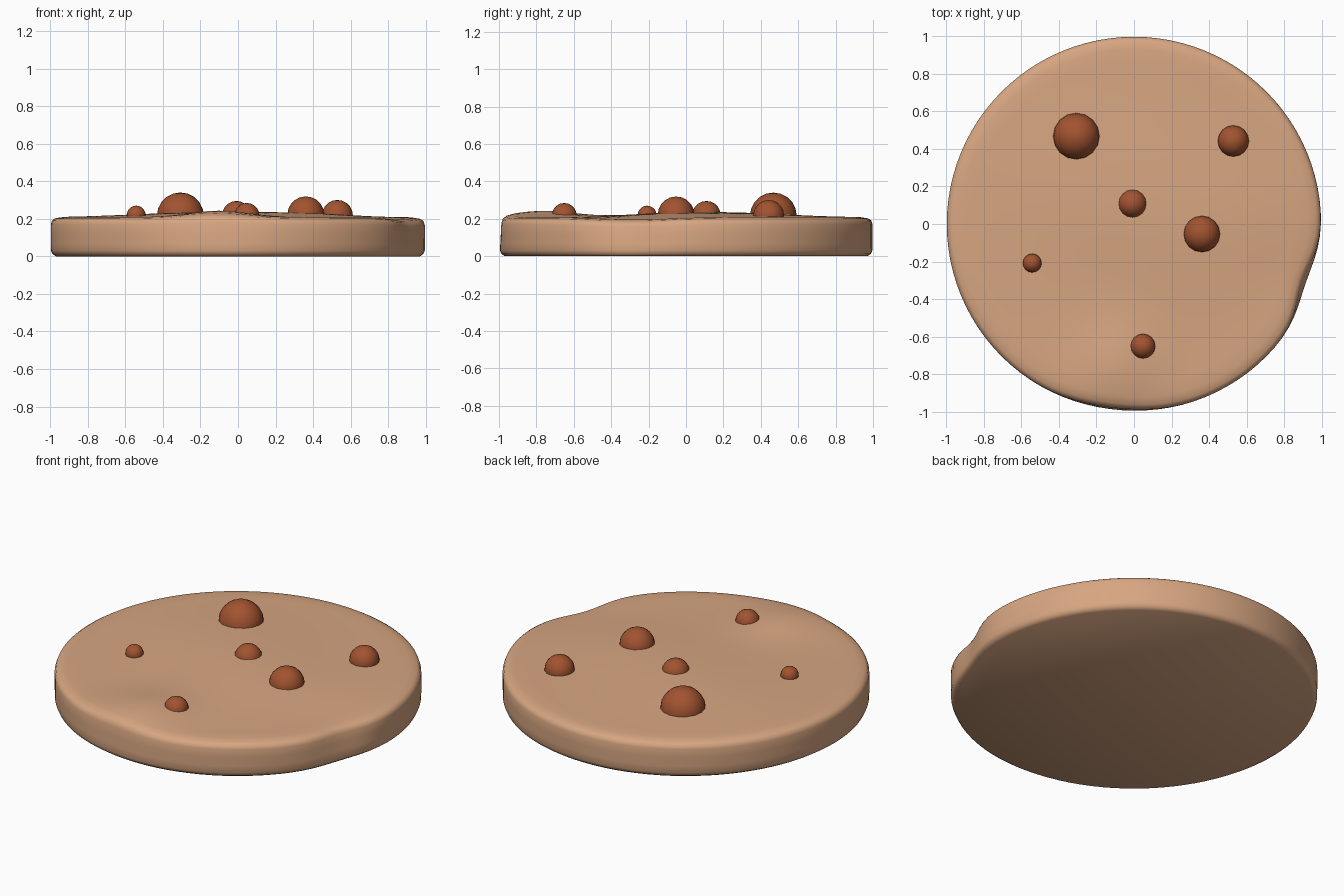
import bpy, bmesh, math
from math import cos, sin, exp, pi

if "Cube" in bpy.data.objects:
    bpy.data.objects.remove(bpy.data.objects["Cube"])


def material(name, rgb):
    m = bpy.data.materials.new(name)
    m.diffuse_color = (*rgb, 1)
    m.use_nodes = True
    m.node_tree.nodes["Principled BSDF"].inputs["Base Color"].default_value = m.diffuse_color
    return m


dough = material("baked dough", (0.68, 0.38, 0.22))
chocolate = material("chocolate", (0.36, 0.087, 0.03))


def finish(bm, name, mat, angle):
    bmesh.ops.recalc_face_normals(bm, faces=bm.faces)
    me = bpy.data.meshes.new(name)
    bm.to_mesh(me)
    bm.free()
    me.materials.append(mat)
    ob = bpy.data.objects.new(name, me)
    bpy.context.collection.objects.link(ob)
    bpy.context.view_layer.objects.active = ob
    ob.select_set(True)
    bpy.ops.object.shade_smooth_by_angle(angle=math.radians(angle))
    ob.select_set(False)
    return ob


# Gentle lumps on the top: x, y, height, spread
LUMPS = [(-0.1, -0.76, 0.035, 0.16), (0.0, 0.1, 0.022, 0.35),
         (-0.4, 0.3, 0.012, 0.3), (0.4, -0.05, 0.012, 0.25),
         (0.92, -0.3, -0.015, 0.2)]


def lump(x, y):
    return sum(h * exp(-((x - a) ** 2 + (y - b) ** 2) / (2 * s * s))
               for a, b, h, s in LUMPS)


def dent(a, centre, width):
    d = (a - math.radians(centre) + pi) % (2 * pi) - pi
    return exp(-(d / math.radians(width)) ** 2)


# Cookie: rounded disc with lumpy top and pressed-in side
SEG = 96
profile = [(0.97, 0.003), (0.988, 0.012), (0.996, 0.03), (0.997, 0.07),
           (0.997, 0.12), (0.997, 0.17), (0.99, 0.19), (0.972, 0.201)]
profile += [(0.93 - 0.0715 * i, 0.207) for i in range(13)]
bm = bmesh.new()
rings = []
for r, z in profile:
    ring = []
    for i in range(SEG):
        a = 2 * pi * i / SEG
        up = min(z / 0.2, 1)
        press = (0.025 + 0.03 * up) * dent(a, -19, 11) + 0.015 * up * dent(a, -97, 15)
        rr = r * (1 - press * r ** 4)
        x, y = rr * cos(a), rr * sin(a)
        ring.append(bm.verts.new((x, y, z + lump(x, y) * max(0, up - 0.5) * 2)))
    rings.append(ring)
for lo, hi in zip(rings, rings[1:]):
    for i in range(SEG):
        j = (i + 1) % SEG
        bm.faces.new((lo[i], lo[j], hi[j], hi[i]))
bm.faces.new(rings[0])
tip = bm.verts.new((0, 0, 0.207 + lump(0, 0)))
for i in range(SEG):
    bm.faces.new((rings[-1][i], rings[-1][(i + 1) % SEG], tip))
# settle the underside onto the ground
for v in rings[0]:
    v.co.z = 0
finish(bm, "cookie", dough, 40)

# Chocolate chips half sunk in the dough: x, y, z, radius
CHIPS = [(-0.307, 0.467, 0.215, 0.125), (0.529, 0.442, 0.217, 0.083),
         (-0.008, 0.109, 0.219, 0.076), (0.361, -0.053, 0.221, 0.098),
         (-0.542, -0.208, 0.22, 0.05), (0.047, -0.651, 0.217, 0.067)]
for n, (x, y, z, r) in enumerate(CHIPS, 1):
    bm = bmesh.new()
    bmesh.ops.create_uvsphere(bm, u_segments=16, v_segments=10, radius=r)
    bmesh.ops.translate(bm, verts=bm.verts, vec=(x, y, z))
    finish(bm, f"chocolate_chip_{n}", chocolate, 40)
